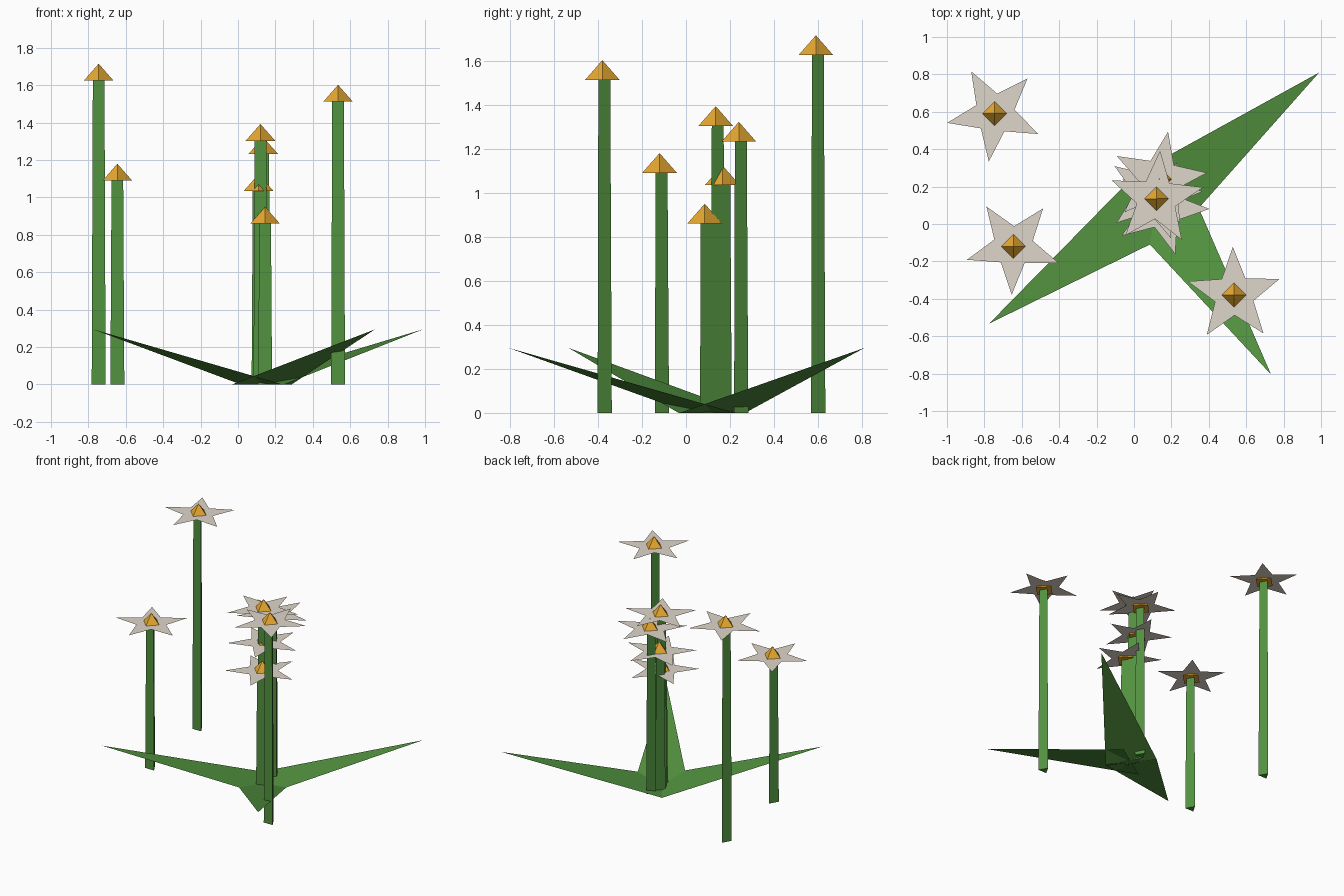
import bpy
from math import sin, cos, radians, pi

if "Cube" in bpy.data.objects:
    bpy.data.objects.remove(bpy.data.objects["Cube"])


def material(name, rgb):
    m = bpy.data.materials.new(name)
    m.diffuse_color = (*rgb, 1)
    m.use_nodes = True
    m.node_tree.nodes["Principled BSDF"].inputs["Base Color"].default_value = m.diffuse_color
    return m


GREEN = material("leaf_green", (0.085, 0.29, 0.05))
CREAM = material("petal_cream", (0.74, 0.67, 0.59))
GOLD = material("centre_gold", (0.80, 0.40, 0.03))


def add_mesh(name, verts, faces, mat, loc=(0, 0, 0)):
    me = bpy.data.meshes.new(name)
    me.from_pydata(verts, [], faces)
    me.materials.append(mat)
    ob = bpy.data.objects.new(name, me)
    ob.location = loc
    bpy.context.collection.objects.link(ob)
    return ob


def ring(n, r, z):
    # first corner points to +y, running counter-clockwise
    return [(r * cos(pi / 2 + 2 * pi * i / n), r * sin(pi / 2 + 2 * pi * i / n), z)
            for i in range(n)]


def stem(x, y, h):
    # tapered three-sided prism
    verts = ring(3, 0.043, 0) + ring(3, 0.036, h)
    faces = [(2, 1, 0), (3, 4, 5)] + [(i, (i + 1) % 3, (i + 1) % 3 + 3, i + 3) for i in range(3)]
    add_mesh("stem", verts, faces, GREEN, (x, y, 0))


def petals(x, y, z, rot):
    # flat five-pointed star: centre fan
    verts = [(0, 0, 0)]
    for i in range(10):
        r = 0.108 if i % 2 else 0.258
        a = radians(rot + 36 * i)
        verts.append((r * cos(a), r * sin(a), 0))
    faces = [(0, i + 1, (i + 1) % 10 + 1) for i in range(10)]
    add_mesh("petals", verts, faces, CREAM, (x, y, z))


def flower_centre(x, y, z):
    # four-sided pyramid
    verts = ring(4, 0.079, 0) + [(0, 0, 0.09)]
    faces = [(3, 2, 1, 0)] + [(i, (i + 1) % 4, 4) for i in range(4)]
    add_mesh("flower_centre", verts, faces, GOLD, (x, y, z))


# flowers: x, y, top height, star rotation
for x, y, top, rot in [
    (-0.745, 0.59, 1.715, 47), (-0.645, -0.12, 1.18, 52),
    (0.535, -0.38, 1.602, 19.5), (0.12, 0.135, 1.393, 13.7),
    (0.135, 0.24, 1.322, 7.5), (0.11, 0.165, 1.125, 2),
    (0.145, 0.085, 0.95, -1),
]:
    stem(x, y, top - 0.085)
    petals(x, y, top - 0.074, rot)
    flower_centre(x, y, top - 0.09)

# leaves: flat triangles rising from a shared base to their tips
BX, BY, HALF = 0.127, 0.12, 0.19
for tx, ty in [(0.99, 0.81), (-0.775, -0.533), (0.733, -0.805)]:
    dx, dy = tx - BX, ty - BY
    d = (dx * dx + dy * dy) ** 0.5
    px, py = -dy / d * HALF, dx / d * HALF
    add_mesh("leaf", [(BX - px, BY - py, 0), (tx, ty, 0.295), (BX + px, BY + py, 0)],
             [(0, 1, 2)], GREEN)
